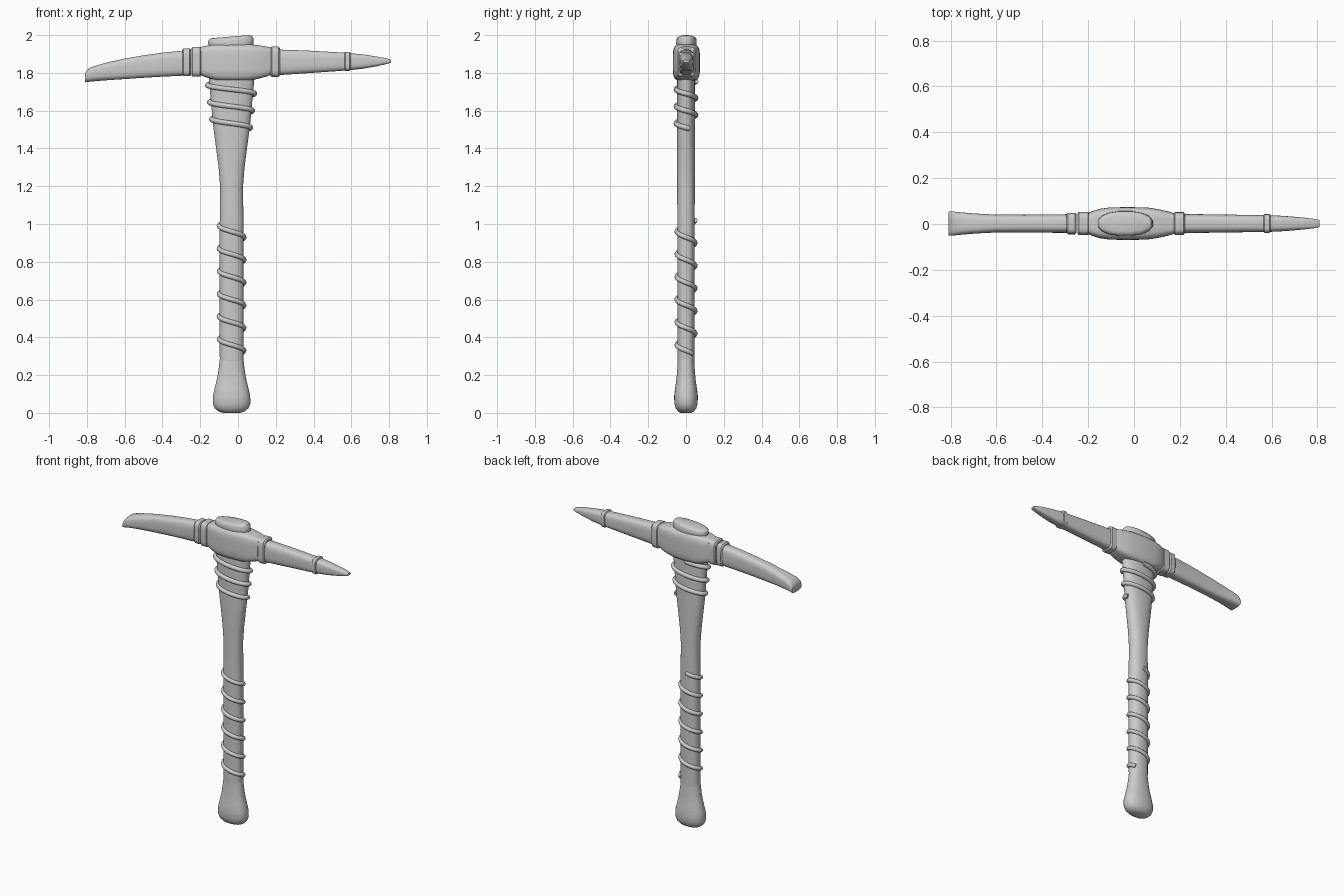
import bpy, bmesh, math
from mathutils import Vector

cube = bpy.data.objects.get("Cube")
if cube:
    bpy.data.objects.remove(cube, do_unlink=True)

grey = bpy.data.materials.new("plain_grey")
grey.use_nodes = True
COLOR = (0.6, 0.6, 0.6, 1)
grey.diffuse_color = COLOR
grey.node_tree.nodes["Principled BSDF"].inputs["Base Color"].default_value = COLOR

CX = -0.034  # handle axis


def superellipse(a, power):
    c, s = math.cos(a), math.sin(a)
    e = 2 / power
    return math.copysign(abs(c) ** e, c), math.copysign(abs(s) ** e, s)


def loft(name, rings, power=2.0, sides=32, angle=40):
    """Skin rings of (centre, half axis u, half axis v) into a capped solid."""
    bm = bmesh.new()
    loops = []
    for c, u, v in rings:
        loop = []
        for i in range(sides):
            a, b = superellipse(2 * math.pi * (i + 0.5) / sides, power)
            loop.append(bm.verts.new(Vector(c) + a * Vector(u) + b * Vector(v)))
        loops.append(loop)
    for lo, hi in zip(loops, loops[1:]):
        for i in range(sides):
            j = (i + 1) % sides
            bm.faces.new((lo[i], lo[j], hi[j], hi[i]))
    bm.faces.new(loops[0])
    bm.faces.new(loops[-1])
    bmesh.ops.recalc_face_normals(bm, faces=bm.faces)
    me = bpy.data.meshes.new(name)
    bm.to_mesh(me)
    bm.free()
    me.materials.append(grey)
    ob = bpy.data.objects.new(name, me)
    bpy.context.collection.objects.link(ob)
    smooth(ob, angle)
    return ob


def smooth(ob, angle):
    bpy.ops.object.select_all(action="DESELECT")
    ob.select_set(True)
    bpy.context.view_layer.objects.active = ob
    bpy.ops.object.shade_smooth_by_angle(angle=math.radians(angle))


def upright(name, sections, **kw):
    """Sections are (z, half width x, half depth y)."""
    return loft(name, [((CX, 0, z), (rx, 0, 0), (0, ry, 0)) for z, rx, ry in sections], **kw)


def sideways(name, sections, **kw):
    """Sections are (x, bottom z, top z, half depth y)."""
    return loft(name, [((x, 0.002, (b + t) / 2), (0, y, 0), (0, 0, (t - b) / 2))
                       for x, b, t, y in sections], **kw)


def band(name, x0, x1, b, t, y, e=0.007):
    """Raised collar with softened rims."""
    sideways(name, [(x0, b + e, t - e, y - e), (x0 + e, b, t, y),
                    (x1 - e, b, t, y), (x1, b + e, t - e, y - e)], power=4.5)


def rope(name, t0, t1, z_left, pitch, radii, thickness):
    """Helix around the handle; radii(z) gives the two half axes."""
    cu = bpy.data.curves.new(name, "CURVE")
    cu.dimensions = "3D"
    cu.bevel_depth = thickness
    cu.bevel_resolution = 3
    cu.use_fill_caps = True
    count = int((t1 - t0) * 24)
    sp = cu.splines.new("POLY")
    sp.points.add(count)
    for i, p in enumerate(sp.points):
        turn = t0 + (t1 - t0) * i / count
        z = z_left - pitch * (turn - 0.5)
        rx, ry = radii(z)
        a = 2 * math.pi * turn
        p.co = (CX + rx * math.cos(a), ry * math.sin(a), z, 1)
    ob = bpy.data.objects.new(name, cu)
    bpy.context.collection.objects.link(ob)
    cu.materials.append(grey)
    bpy.ops.object.select_all(action="DESELECT")
    ob.select_set(True)
    bpy.context.view_layer.objects.active = ob
    bpy.ops.object.convert(target="MESH")
    smooth(bpy.context.view_layer.objects.active, 60)


# Handle with flared top
upright("handle", [(0.18, 0.06, 0.043), (0.3, 0.063, 0.045), (1.0, 0.063, 0.046),
                   (1.2, 0.061, 0.047), (1.3, 0.069, 0.048), (1.4, 0.082, 0.049),
                   (1.52, 0.098, 0.049), (1.65, 0.11, 0.048), (1.8, 0.124, 0.046)], power=2.3)

# Pommel knob
upright("pommel", [(0.0, 0.045, 0.028), (0.008, 0.07, 0.042), (0.025, 0.09, 0.055),
                   (0.05, 0.1, 0.062), (0.09, 0.099, 0.063), (0.13, 0.09, 0.058),
                   (0.17, 0.08, 0.052), (0.2, 0.074, 0.049), (0.24, 0.068, 0.046),
                   (0.3, 0.061, 0.043)], power=2.3)

# Rope wraps
rope("grip_rope", 0.25, 6.12, 0.99, 0.12, lambda z: (0.066, 0.048), 0.013)
rope("collar_rope", 0.25, 3.05, 1.735, 0.09,
     lambda z: (0.103 + 0.12 * (z - 1.53), 0.052), 0.014)

# Central head block
sideways("head_block", [(-0.2, 1.79, 1.935, 0.045), (-0.185, 1.782, 1.94, 0.053),
                        (-0.15, 1.77, 1.947, 0.064), (-0.11, 1.76, 1.952, 0.07),
                        (-0.03, 1.757, 1.953, 0.072), (0.06, 1.76, 1.952, 0.07),
                        (0.105, 1.768, 1.947, 0.063), (0.15, 1.78, 1.94, 0.053),
                        (0.175, 1.79, 1.935, 0.045)], power=4.5)

# Cap on top of the head, with a slightly sloping upper face
cap = []
for z, rx, ry, tilt in ((1.935, 0.118, 0.052, 0), (1.955, 0.122, 0.055, 0),
                        (1.978, 0.121, 0.054, 0.007), (1.988, 0.114, 0.046, 0.008),
                        (1.992, 0.098, 0.034, 0.008)):
    cap.append(((CX - 0.004, 0.002, z), (rx, 0, tilt), (0, ry, 0)))
loft("top_cap", cap, power=2.3, sides=16)

# Collars either side of the head
band("inner_left_collar", -0.247, -0.194, 1.78, 1.938, 0.051)
band("outer_left_collar", -0.295, -0.25, 1.783, 1.93, 0.047)
band("right_collar", 0.172, 0.222, 1.779, 1.939, 0.05)
band("tip_collar", 0.565, 0.595, 1.811, 1.912, 0.041, 0.004)

# Broad chisel arm
sideways("chisel_arm", [(-0.25, 1.787, 1.922, 0.041), (-0.4, 1.78, 1.907, 0.04),
                        (-0.5, 1.774, 1.893, 0.039), (-0.6, 1.767, 1.876, 0.039),
                        (-0.68, 1.762, 1.858, 0.043), (-0.745, 1.757, 1.841, 0.048),
                        (-0.785, 1.753, 1.827, 0.052), (-0.802, 1.751, 1.811, 0.053),
                        (-0.81, 1.75, 1.795, 0.051)], power=3.2)

# Pointed arm
sideways("pick_arm", [(0.2, 1.787, 1.924, 0.042), (0.35, 1.797, 1.919, 0.04),
                      (0.48, 1.806, 1.912, 0.038), (0.58, 1.813, 1.906, 0.037),
                      (0.66, 1.822, 1.898, 0.033), (0.74, 1.836, 1.886, 0.026),
                      (0.79, 1.848, 1.876, 0.02), (0.81, 1.855, 1.869, 0.015)], power=3.2)
